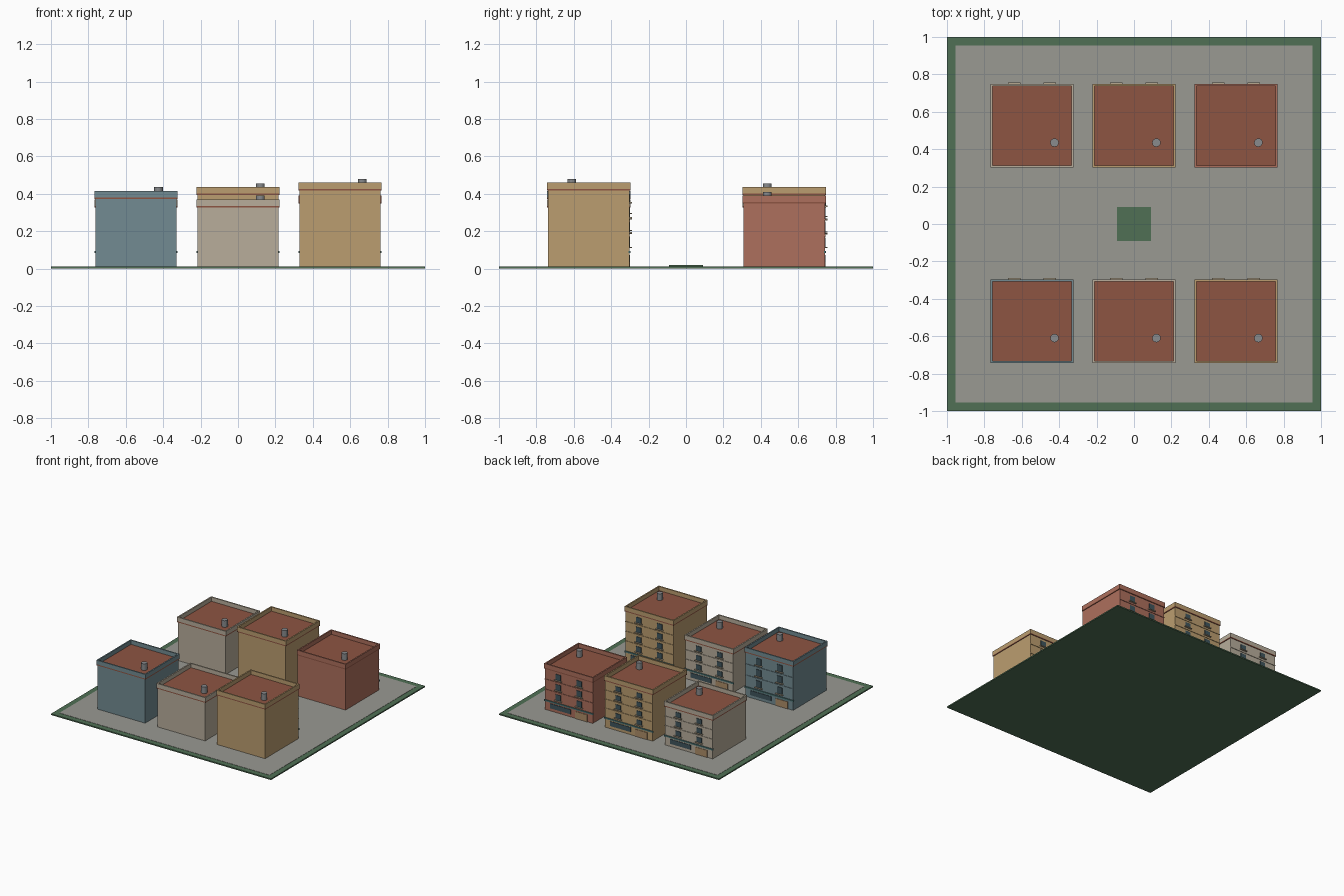
import bpy, bmesh
from mathutils import Matrix

if "Cube" in bpy.data.objects:
    bpy.data.objects.remove(bpy.data.objects["Cube"])

COLORS = {
    "green": (0.08, 0.16, 0.09), "paving": (0.32, 0.32, 0.29),
    "roof": (0.27, 0.09, 0.055), "glass": (0.05, 0.09, 0.11),
    "teal": (0.07, 0.17, 0.17), "door": (0.42, 0.27, 0.14),
    "trim": (0.48, 0.40, 0.28), "metal": (0.25, 0.26, 0.27),
    "tan": (0.50, 0.34, 0.16), "blue": (0.17, 0.26, 0.29),
    "beige": (0.48, 0.42, 0.33), "red": (0.42, 0.16, 0.11),
}
MATS = {}
for key, c in COLORS.items():
    MATS[key] = bpy.data.materials.new(key)
    MATS[key].diffuse_color = (*c, 1)


def finish(name, bm, mat):
    me = bpy.data.meshes.new(name)
    bm.to_mesh(me)
    bm.free()
    me.materials.append(MATS[mat])
    ob = bpy.data.objects.new(name, me)
    bpy.context.collection.objects.link(ob)
    return ob


def boxes(name, mat, items):
    """One object made of boxes given as (x0, x1, y0, y1, z0, z1)."""
    bm = bmesh.new()
    for x0, x1, y0, y1, z0, z1 in items:
        m = Matrix.Translation(((x0 + x1) / 2, (y0 + y1) / 2, (z0 + z1) / 2))
        m = m @ Matrix.Diagonal((x1 - x0, y1 - y0, z1 - z0, 1))
        bmesh.ops.create_cube(bm, size=1, matrix=m)
    return finish(name, bm, mat)


def cylinder(name, mat, x, y, z0, z1, r):
    bm = bmesh.new()
    bmesh.ops.create_cone(bm, cap_ends=True, segments=12, radius1=r, radius2=r,
                          depth=z1 - z0, matrix=Matrix.Translation((x, y, (z0 + z1) / 2)))
    return finish(name, bm, mat)


GROUND = 0.012
HALF, EAVE = 0.2175, 0.2225


def building(name, cx, cy, h, wall, floors):
    face = cy + HALF
    # walls and roof slab
    boxes(name + "_body", wall, [(cx - HALF, cx + HALF, cy - HALF, face, GROUND, h - 0.04)])
    boxes(name + "_roof", "roof", [(cx - EAVE, cx + EAVE, cy - EAVE, cy + EAVE, h - 0.042, h - 0.034)])
    # parapet rim
    t, z = 0.011, (h - 0.034, h)
    boxes(name + "_parapet", wall, [
        (cx - EAVE, cx + EAVE, cy - EAVE, cy - EAVE + t, *z),
        (cx - EAVE, cx + EAVE, cy + EAVE - t, cy + EAVE, *z),
        (cx - EAVE, cx - EAVE + t, cy - EAVE + t, cy + EAVE - t, *z),
        (cx + EAVE - t, cx + EAVE, cy - EAVE + t, cy + EAVE - t, *z)])
    # roof vent
    cylinder(name + "_vent", "metal", cx + 0.12, cy - 0.09, h - 0.034, h + 0.02, 0.023)
    # shop front on the street face
    boxes(name + "_fascia", "teal", [(cx - EAVE, cx + EAVE, face - 0.004, face + 0.006, 0.083, 0.095)])
    boxes(name + "_door", "door", [(cx - 0.17, cx - 0.06, face - 0.004, face + 0.004, GROUND, 0.07)])
    boxes(name + "_shop_window", "glass", [(cx - 0.02, cx + 0.17, face - 0.004, face + 0.004, 0.035, 0.073)])
    # upper floors: string courses, windows, sills
    pitch = (h - 0.045 - 0.095) / floors
    courses, panes, sills = [], [], []
    for i in range(floors):
        z0 = 0.095 + i * pitch
        if i:
            courses.append((cx - HALF, cx + HALF, face - 0.004, face + 0.004, z0 - 0.003, z0 + 0.003))
        for dx in (-0.095, 0.095):
            x = cx + dx
            panes.append((x - 0.024, x + 0.024, face - 0.004, face + 0.004, z0 + 0.02, z0 + pitch - 0.016))
            sills.append((x - 0.033, x + 0.033, face - 0.004, face + 0.013, z0 + 0.014, z0 + 0.02))
    boxes(name + "_courses", wall, courses)
    boxes(name + "_windows", "glass", panes)
    boxes(name + "_sills", "trim", sills)


# ground: lawn edge, paving, central planting bed
boxes("lawn_base", "green", [(-1, 1, -1, 1, 0, 0.01)])
boxes("paving", "paving", [(-0.955, 0.955, -0.955, 0.955, 0.005, GROUND)])
boxes("planting_bed", "green", [(-0.09, 0.09, -0.09, 0.09, 0.005, 0.018)])

# two rows of buildings
ROWS = {
    ("front", -0.52): [(0.415, "blue", 3), (0.37, "beige", 3), (0.46, "tan", 4)],
    ("back", 0.525): [(0.37, "beige", 3), (0.435, "tan", 4), (0.39, "red", 3)],
}
for (row, cy), specs in ROWS.items():
    for side, cx, (h, wall, floors) in zip(("left", "middle", "right"), (-0.545, 0, 0.545), specs):
        building(f"{row}_{side}", cx, cy, h, wall, floors)

for m in bpy.data.materials:
    if m.users and not m.is_grease_pencil:
        m.use_nodes = True
        m.node_tree.nodes["Principled BSDF"].inputs["Base Color"].default_value = m.diffuse_color
